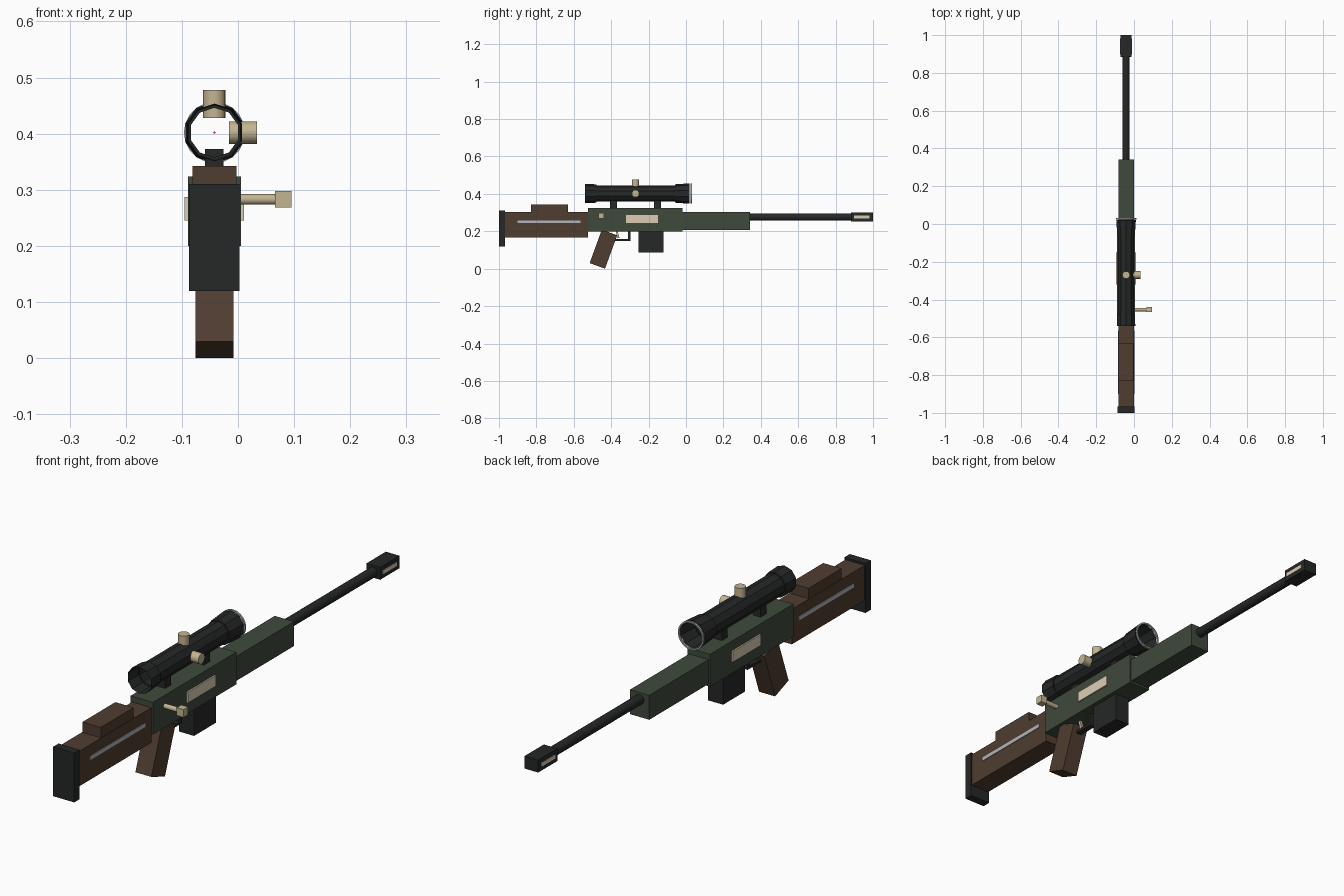
import bpy, bmesh, math
from mathutils import Matrix, Vector

if "Cube" in bpy.data.objects:
    bpy.data.objects.remove(bpy.data.objects["Cube"])

CX = -0.042          # centre line of the rifle
SCOPE_Z = 0.402


def material(name, rgb):
    m = bpy.data.materials.new(name)
    m.diffuse_color = (*rgb, 1)
    m.use_nodes = True
    m.node_tree.nodes["Principled BSDF"].inputs["Base Color"].default_value = m.diffuse_color
    return m


GREEN = material("green", (0.05, 0.068, 0.045))
BROWN = material("brown", (0.078, 0.047, 0.03))
DARK = material("dark", (0.018, 0.021, 0.019))
CREAM = material("cream", (0.72, 0.61, 0.46))
BRASS = material("brass", (0.55, 0.46, 0.29))
SILVER = material("silver", (0.45, 0.46, 0.5))
RED = material("red", (0.6, 0.03, 0.03))


def finish(name, bm, mat):
    bmesh.ops.recalc_face_normals(bm, faces=bm.faces)
    me = bpy.data.meshes.new(name)
    bm.to_mesh(me)
    bm.free()
    me.materials.append(mat)
    ob = bpy.data.objects.new(name, me)
    bpy.context.collection.objects.link(ob)
    return ob


def box(name, half_w, y, z, mat, x=CX, tilt=0):
    """Box given by half width and y, z ranges, tilted about x in degrees."""
    bm = bmesh.new()
    bmesh.ops.create_cube(bm, size=1)
    size = (2 * half_w, y[1] - y[0], z[1] - z[0])
    mid = (x, (y[0] + y[1]) / 2, (z[0] + z[1]) / 2)
    bm.transform(Matrix.Translation(mid) @ Matrix.Rotation(math.radians(tilt), 4, 'X')
                 @ Matrix.Diagonal((*size, 1)))
    return finish(name, bm, mat)


def lathe(name, profile, centre, axis, mat, sides=12, capped=True, closed=False):
    """Revolve (distance, radius) pairs about an axis through centre."""
    bm = bmesh.new()
    ax = {'X': Vector((1, 0, 0)), 'Y': Vector((0, 1, 0)), 'Z': Vector((0, 0, 1))}[axis]
    up = Vector((0, 1, 0)) if axis == 'Z' else Vector((0, 0, 1))
    side = ax.cross(up)
    rings = []
    for d, r in profile:
        angles = [2 * math.pi * i / sides for i in range(sides)]
        rings.append([bm.verts.new(Vector(centre) + ax * d
                      + (up * math.cos(a) + side * math.sin(a)) * r) for a in angles])
    pairs = list(zip(rings, rings[1:]))
    if closed:
        pairs.append((rings[-1], rings[0]))
    for a, b in pairs:
        for i in range(sides):
            j = (i + 1) % sides
            bm.faces.new((a[i], a[j], b[j], b[i]))
    if capped and not closed:
        bm.faces.new(rings[0])
        bm.faces.new(rings[-1])
    return finish(name, bm, mat)


def smooth(ob):
    bpy.ops.object.select_all(action='DESELECT')
    bpy.context.view_layer.objects.active = ob
    ob.select_set(True)
    bpy.ops.object.shade_smooth_by_angle(angle=math.radians(40))


# Stock
box("butt_pad", 0.045, (-1.0, -0.967), (0.12, 0.31), DARK)
box("stock", 0.041, (-0.967, -0.525), (0.167, 0.302), BROWN)
box("cheek_rest", 0.039, (-0.83, -0.63), (0.30, 0.342), BROWN)
box("stock_strip", 0.0435, (-0.90, -0.565), (0.244, 0.259), SILVER)

# Receiver and handguard
box("receiver", 0.0475, (-0.525, -0.018), (0.2, 0.324), GREEN)
box("side_panel", 0.053, (-0.32, -0.15), (0.245, 0.287), CREAM)
box("handguard", 0.041, (-0.018, 0.342), (0.208, 0.302), GREEN)

# Barrel and muzzle
smooth(lathe("barrel", [(0.34, 0.019), (0.9, 0.019)], (CX, 0, 0.276), 'Y', DARK))
box("muzzle_brake", 0.029, (0.883, 1.0), (0.253, 0.301), DARK)
box("muzzle_port", 0.031, (0.897, 0.982), (0.269, 0.284), CREAM)

# Magazine, grip and trigger
box("magazine", 0.032, (-0.253, -0.12), (0.087, 0.21), DARK)
grip_len, grip_w, tilt = 0.19, 0.0875, 20
t = math.radians(tilt)
gy = -0.433 + math.sin(t) * grip_len / 2 - math.cos(t) * grip_w / 2
gz = math.cos(t) * grip_len / 2 + math.sin(t) * grip_w / 2
box("grip", 0.034, (gy - grip_w / 2, gy + grip_w / 2),
    (gz - grip_len / 2, gz + grip_len / 2), BROWN, tilt=-tilt)
box("trigger_guard_bar", 0.012, (-0.39, -0.297), (0.148, 0.158), DARK)
box("trigger_guard_post", 0.012, (-0.309, -0.297), (0.148, 0.205), DARK)
box("trigger", 0.006, (-0.371, -0.361), (0.163, 0.205), BRASS, tilt=15)

# Bolt handle
smooth(lathe("bolt_handle", [(0.0, 0.0095), (0.07, 0.0095)], (0, -0.453, 0.283), 'X', BRASS))
box("bolt_knob", 0.0145, (-0.467, -0.439), (0.268, 0.298), BRASS, x=0.0805)

# Hollow scope: eyepiece, tube and flared objective
lathe("scope_body", [(-0.54, 0.0515), (-0.478, 0.049), (-0.478, 0.044), (-0.06, 0.044),
                     (-0.06, 0.049), (0.02, 0.0545)],
      (CX, 0, SCOPE_Z), 'Y', DARK, sides=10, capped=False)
lathe("objective_ring", [(0.025, 0.0545), (0.032, 0.0545), (0.032, 0.049), (0.025, 0.049)],
      (CX, 0, SCOPE_Z), 'Y', SILVER, sides=20, closed=True)
lathe("reticle_dot", [(-0.272, 0.002), (-0.268, 0.002)], (CX, 0, SCOPE_Z), 'Y', RED, sides=6)

# Scope mounts
for name, y in (("rear_mount", -0.388), ("front_mount", -0.152)):
    box(name, 0.0165, (y - 0.018, y + 0.018), (0.32, 0.373), DARK)

# Scope dials
smooth(lathe("top_dial", [(0.428, 0.02), (0.478, 0.02)], (CX, -0.27, 0), 'Z', BRASS, sides=16))
smooth(lathe("side_dial", [(-0.016, 0.02), (0.034, 0.02)], (0, -0.27, SCOPE_Z), 'X', BRASS, sides=16))
